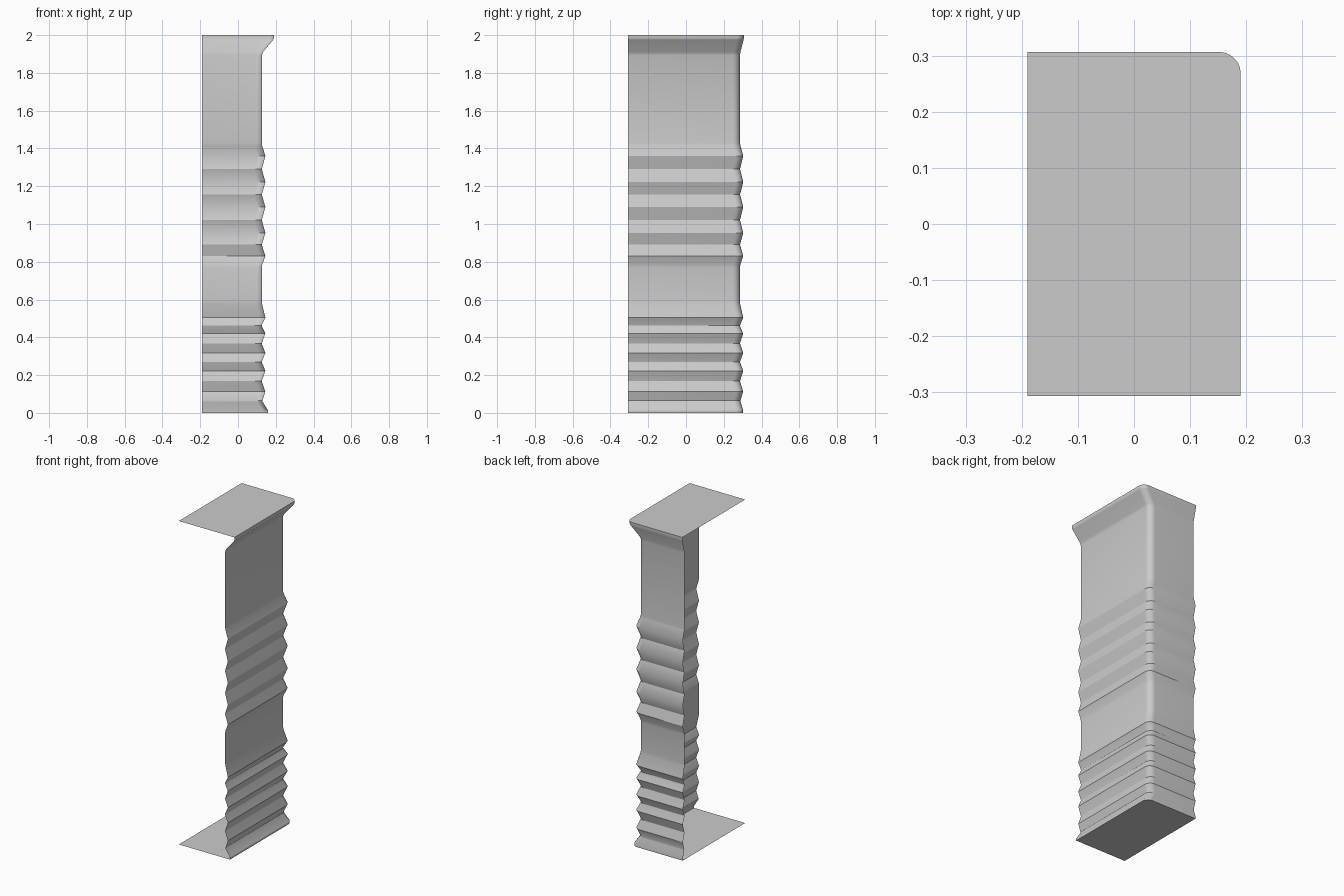
import bpy, bmesh, math

if "Cube" in bpy.data.objects:
    bpy.data.objects.remove(bpy.data.objects["Cube"])

X0, Y0 = -0.19, -0.3065        # open ends of the two walls
BX, BY = 0.126, 0.286          # plain wall position
R, SEG = 0.038, 7              # rounded corner

# Vertical profile: (z, x of side wall, y of back wall)
profile = [(0, .16, .303), (.012, .16, .303), (.058, .131, .289), (.066, .129, .288)]


def ridges(heights):
    """Sharp ridges with softly rounded valleys between them."""
    for i, z in enumerate(heights):
        profile.append((z, .145, .303))
        if i + 1 < len(heights):
            m = (z + heights[i + 1]) / 2
            for d, o in ((-.007, .002), (0, 0), (.007, .002)):
                profile.append((m + d, BX + o, BY + o))


# Lower ribbed band, plain band, upper ribbed band, plain band, flared rim
ridges([.112, .223, .317, .42, .504])
profile += [(.575, BX + .002, BY + .001), (.595, BX, BY), (.77, BX, BY), (.785, BX + .002, BY + .002)]
ridges([.83, .952, 1.09, 1.222, 1.36])
profile += [(1.415, BX + .002, BY + .002), (1.43, BX, BY), (1.893, BX, BY),
            (1.91, BX + .006, BY + .002), (1.975, .186, .3045), (1.983, .19, .3065), (2.0, .19, .3065)]


def outline(z, x, y):
    """L-shaped wall path with a rounded corner."""
    pts = [(x, Y0, z)]
    for i in range(SEG + 1):
        a = math.pi / 2 * i / SEG
        pts.append((x - R + R * math.cos(a), y - R + R * math.sin(a), z))
    return pts + [(X0, y, z)]


def finish(name, bm):
    me = bpy.data.meshes.new(name)
    bm.to_mesh(me)
    bm.free()
    ob = bpy.data.objects.new(name, me)
    bpy.context.collection.objects.link(ob)
    bpy.ops.object.select_all(action='DESELECT')
    ob.select_set(True)
    bpy.context.view_layer.objects.active = ob
    bpy.ops.object.shade_smooth_by_angle(angle=math.radians(30))


# Ribbed wall skin
bm = bmesh.new()
rows = [[bm.verts.new(p) for p in outline(*s)] for s in profile]
for a, b in zip(rows, rows[1:]):
    for i in range(len(a) - 1):
        bm.faces.new((a[i], a[i + 1], b[i + 1], b[i]))
finish("ribbed_wall", bm)

# Flat bottom and top plates
for name, s, flip in (("bottom_plate", profile[0], True), ("top_plate", profile[-1], False)):
    bm = bmesh.new()
    pts = outline(*s) + [(X0, Y0, s[0])]
    if flip:
        pts.reverse()
    bm.faces.new([bm.verts.new(p) for p in pts])
    finish(name, bm)
